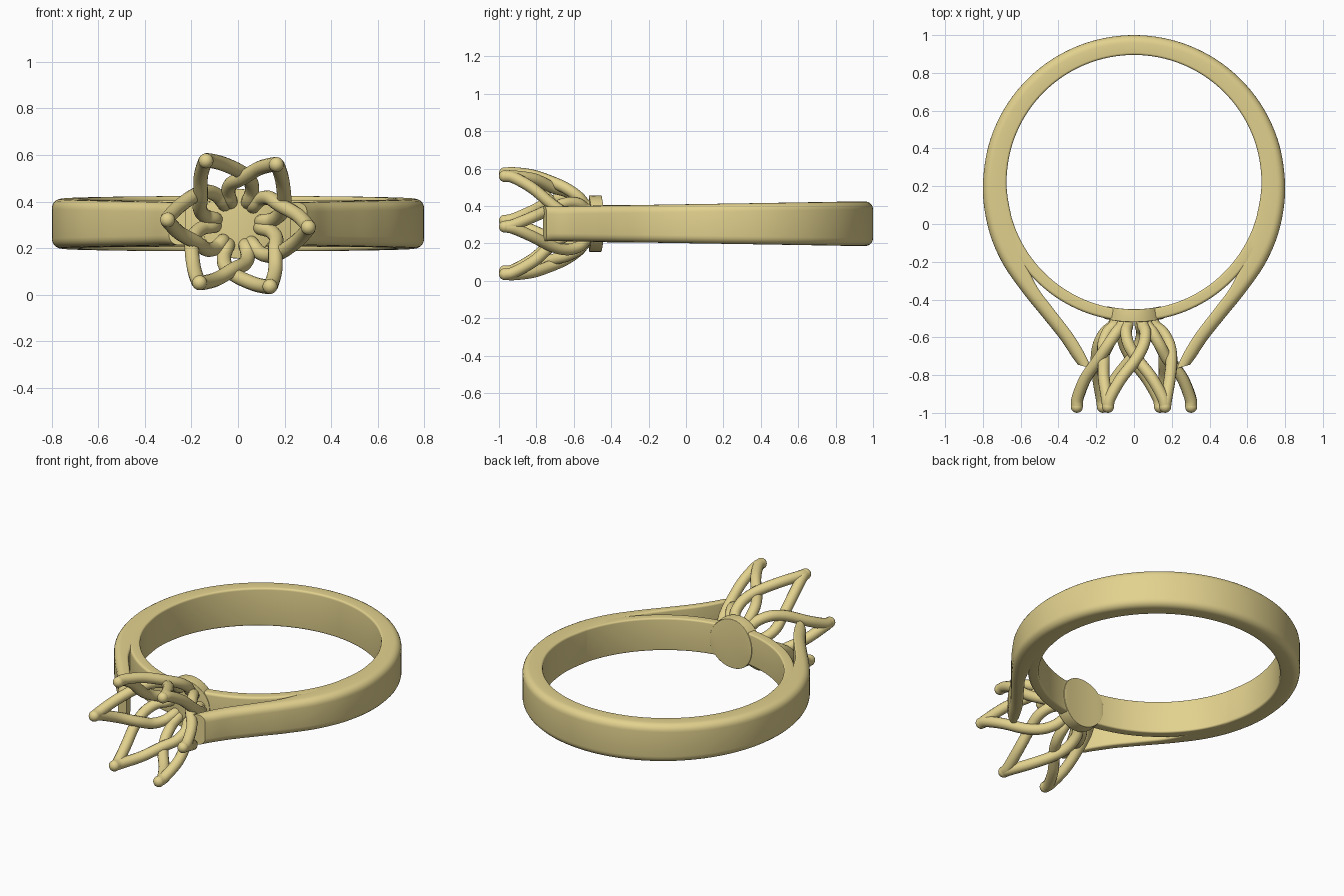
import bpy, bmesh, math
from mathutils import Vector

if "Cube" in bpy.data.objects:
    bpy.data.objects.remove(bpy.data.objects["Cube"])

ZC = 0.305          # mid height of the ring
CY = 0.22           # centre of the finger hole
gold = bpy.data.materials.new("gold")
gold.diffuse_color = (0.76, 0.64, 0.27, 1)
gold.use_nodes = True
gold.node_tree.nodes["Principled BSDF"].inputs["Base Color"].default_value = gold.diffuse_color


def smooth_path(pts, n):
    """Catmull-Rom samples through the control points."""
    pts = [Vector(p) for p in pts]
    p = [2 * pts[0] - pts[1]] + pts + [2 * pts[-1] - pts[-2]]
    out = []
    for i in range(1, len(p) - 2):
        a, b, c, d = p[i - 1:i + 3]
        for k in range(n):
            t = k / n
            out.append(0.5 * (2 * b + (c - a) * t + (2 * a - 5 * b + 4 * c - d) * t * t
                              + (3 * b - a - 3 * c + d) * t ** 3))
    return out + [pts[-1]]


def section(width, hz, r_in, r_out):
    """Rounded rectangle: u runs from finger side to outside, v is height."""
    r_in, r_out = min(r_in, hz * 0.9), min(r_out, hz * 0.9)
    res = []
    for u, v, r, start in ((width, -hz, r_out, -90), (width, hz, r_out, 0),
                           (0, hz, r_in, 90), (0, -hz, r_in, 180)):
        cu = u - r if u else r
        cv = v - r if v > 0 else v + r
        for k in range(6):
            a = math.radians(start + 18 * k)
            res.append((cu + r * math.cos(a), cv + r * math.sin(a)))
    return res


def sweep(name, stations, r_in, r_out):
    """Band through stations of (inner xy, outer xy, half height)."""
    bm = bmesh.new()
    loops = []
    for p, q, hz in stations:
        d = q - p
        w = d.length
        d.normalize()
        loops.append([bm.verts.new((p.x + d.x * u, p.y + d.y * u, ZC + v))
                      for u, v in section(w, hz, r_in, r_out)])
    n = len(loops[0])
    for a, b in zip(loops, loops[1:]):
        for i in range(n):
            bm.faces.new((a[i], a[(i + 1) % n], b[(i + 1) % n], b[i]))
    bm.faces.new(loops[0])
    bm.faces.new(loops[-1][::-1])
    bmesh.ops.recalc_face_normals(bm, faces=bm.faces)
    me = bpy.data.meshes.new(name)
    bm.to_mesh(me)
    bm.free()
    ob = bpy.data.objects.new(name, me)
    bpy.context.collection.objects.link(ob)
    me.materials.append(gold)
    bpy.ops.object.select_all(action='DESELECT')
    ob.select_set(True)
    bpy.context.view_layer.objects.active = ob
    bpy.ops.object.shade_smooth_by_angle(angle=math.radians(35))
    return ob


def polar(r, deg, cy=CY):
    a = math.radians(deg)
    return Vector((r * math.cos(a), cy + r * math.sin(a)))


# Shank: round band whose shoulders sweep forward to the setting
half = [(*polar(0.675, a), *polar(0.8, a, 0.2)) for a in (90, 72, 54, 36, 18, 0)]
half += [(0.645, 0.02, 0.772, -0.02), (0.60, -0.14, 0.70, -0.20), (0.52, -0.32, 0.595, -0.355),
         (0.43, -0.445, 0.49, -0.485), (0.33, -0.575, 0.39, -0.61),
         (0.265, -0.68, 0.33, -0.70), (0.225, -0.765, 0.297, -0.745)]
right = [(s[0], s[1], s[2], s[3]) for s in (Vector(h) for h in half)]
left = [(-a, b, -c, d) for a, b, c, d in right[:0:-1]]
full = []
pts = left + right
path = smooth_path([Vector(p) for p in pts], 8)
for s in path:
    y = (s[1] + s[3]) / 2
    full.append((Vector((s[0], s[1])), Vector((s[2], s[3])), 0.104 + 0.016 * y))
sweep("shank", full, 0.012, 0.042)

# Bridge: thin arc closing the finger hole under the setting
bridge = []
for k in range(65):
    a = -168 + 156 * k / 64
    bridge.append((polar(0.674, a), polar(0.735, a),
                   0.097 + 0.006 * abs(a + 90) / 78))
sweep("bridge", bridge, 0.01, 0.015)

# Base disc: round plate curved with the bridge
disc = []
for k in range(49):
    x = 0.15 * math.sin(math.radians(-89 + 178 * k / 48))
    a = -90 + math.degrees(x / 0.7)
    disc.append((polar(0.671, a), polar(0.739, a), math.sqrt(0.15 ** 2 - x * x)))
sweep("base_disc", disc, 0.003, 0.003)

# Basket: from each of six tips two strands cross their neighbours and curl to the base
# strand points: angle from tip, radius, y
outer = [(0, 0.303, -0.968), (2, 0.300, -0.92), (12, 0.268, -0.82), (29, 0.225, -0.72),
         (42, 0.195, -0.64), (50, 0.155, -0.575), (52, 0.11, -0.535), (52, 0.095, -0.48)]
inner = [(0, 0.303, -0.968), (2, 0.297, -0.92), (12, 0.255, -0.81), (28, 0.195, -0.715),
         (42, 0.175, -0.64), (50, 0.145, -0.575), (52, 0.105, -0.535), (52, 0.095, -0.48)]
cu = bpy.data.curves.new("prong_basket", 'CURVE')
cu.dimensions = '3D'
cu.bevel_depth = 0.031
cu.bevel_resolution = 5
cu.use_fill_caps = True
cu.materials.append(gold)
for k in range(6):
    tip = -3 + 60 * k
    for strand, sign in ((outer, -1), (inner, 1)):
        ctrl = []
        for da, r, y in strand:
            a = math.radians(tip + sign * da)
            ctrl.append((r * math.cos(a), y, ZC + r * math.sin(a)))
        line = smooth_path(ctrl, 6)
        sp = cu.splines.new('POLY')
        sp.points.add(len(line) - 1)
        for p, co in zip(sp.points, line):
            p.co = (*co, 1)
        sp.use_smooth = True
    # Rounded prong tip
    a = math.radians(tip)
    bpy.ops.mesh.primitive_uv_sphere_add(
        segments=20, ring_count=12, radius=0.032,
        location=(0.303 * math.cos(a), -0.968, ZC + 0.303 * math.sin(a)))
    ball = bpy.context.object
    ball.name = f"prong_tip_{k + 1}"
    ball.data.materials.append(gold)
    bpy.ops.object.shade_smooth()
bpy.context.collection.objects.link(bpy.data.objects.new("prong_basket", cu))
